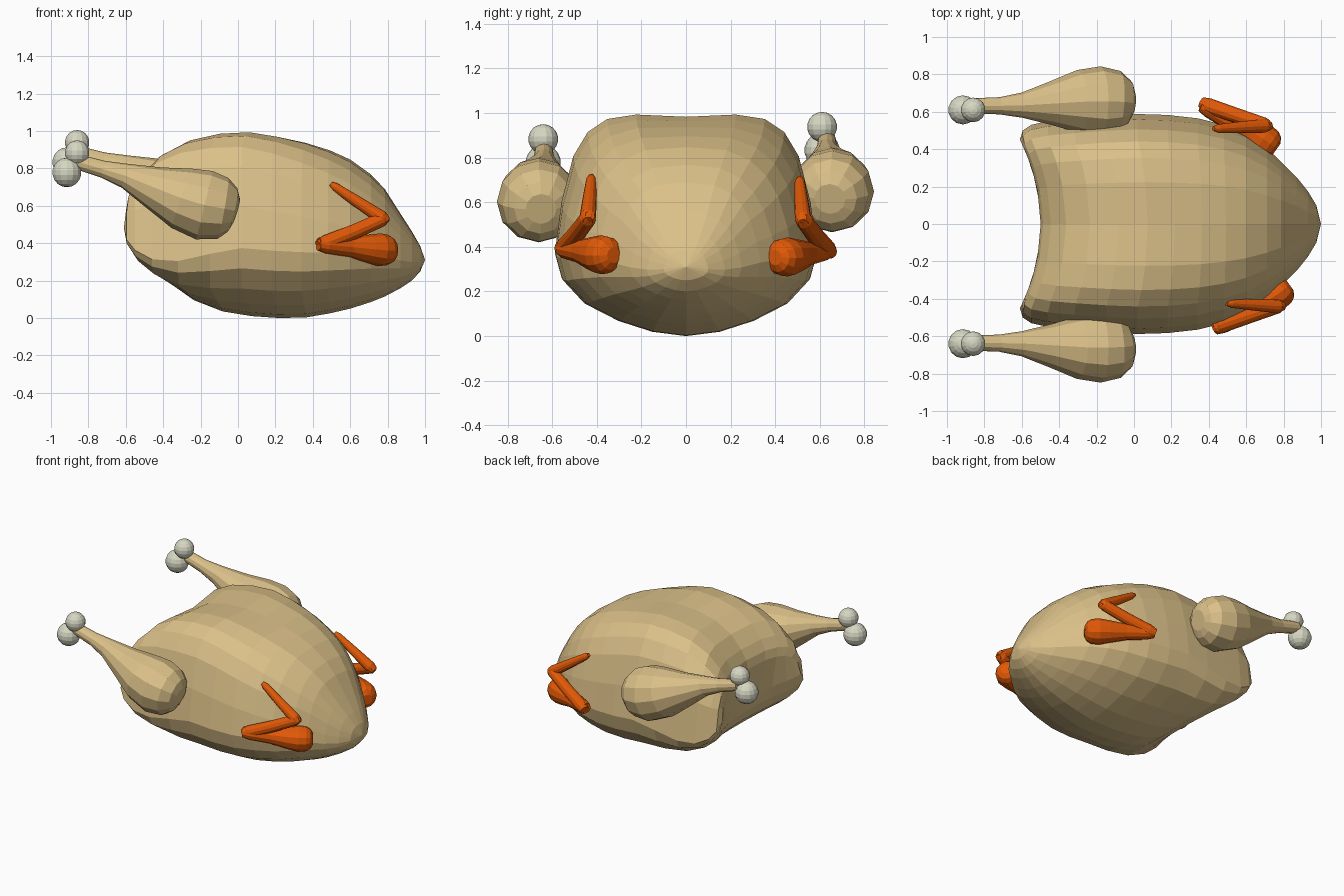
import bpy, bmesh
from mathutils import Vector, Matrix
from math import cos, sin, tau

if "Cube" in bpy.data.objects:
    bpy.data.objects.remove(bpy.data.objects["Cube"])


def material(name, rgb):
    m = bpy.data.materials.new(name)
    m.diffuse_color = (*rgb, 1)
    m.use_nodes = True
    m.node_tree.nodes["Principled BSDF"].inputs["Base Color"].default_value = m.diffuse_color
    return m


SKIN = material("roast_skin", (0.71, 0.53, 0.25))
WING = material("wing_orange", (0.76, 0.10, 0.002))
BONE = material("bone", (0.68, 0.68, 0.55))


def finish(name, bm, mat):
    bmesh.ops.recalc_face_normals(bm, faces=bm.faces[:])
    me = bpy.data.meshes.new(name)
    bm.to_mesh(me)
    bm.free()
    me.materials.append(mat)
    ob = bpy.data.objects.new(name, me)
    bpy.context.collection.objects.link(ob)


def skin_rings(bm, rings):
    for a, b in zip(rings, rings[1:]):
        n = len(a)
        for i in range(n):
            j = (i + 1) % n
            bm.faces.new((a[i], a[j], b[j], b[i]))


def tube(bm, path, sides=12):
    """Tapered round limb along (x, y, z, radius) points."""
    pts = [Vector(p[:3]) for p in path]
    rings = []
    for i, p in enumerate(pts):
        t = (pts[min(i + 1, len(pts) - 1)] - pts[max(i - 1, 0)]).normalized()
        u = t.cross(Vector((0, 1, 0))).normalized()
        v = t.cross(u)
        r = path[i][3]
        rings.append([bm.verts.new(p + r * (cos(tau * k / sides) * u + sin(tau * k / sides) * v))
                      for k in range(sides)])
    skin_rings(bm, rings)
    bm.faces.new(rings[0])
    bm.faces.new(rings[-1])


def ball(bm, x, y, z, r):
    bmesh.ops.create_uvsphere(bm, u_segments=14, v_segments=9, radius=r,
                              matrix=Matrix.Translation((x, y, z)))


def clamp(v):
    return max(0, min(1, v))


# Body: one half cross-section (y, z normalised), lofted along x
HALF = [(0, 0), (.26, .02), (.52, .07), (.78, .15), (.95, .26), (1, .37),
        (.95, .6), (.86, .81), (.75, .92), (.6, .98), (.38, 1), (0, .99)]
SECTION = HALF + [(-y, z) for y, z in HALF[-2:0:-1]]
# stations: x, bottom z, top z, half width
STATIONS = [(-.61, .44, .66, .45), (-.595, .35, .72, .50), (-.55, .265, .79, .53),
            (-.46, .185, .88, .55), (-.32, .095, .95, .565), (-.15, .035, .985, .58),
            (.02, .01, .993, .588), (.18, 0, .973, .583), (.34, .003, .945, .565),
            (.48, .025, .905, .53), (.6, .05, .855, .48), (.71, .085, .775, .405),
            (.785, .115, .695, .335), (.87, .16, .56, .25), (.93, .2, .465, .175),
            (.975, .25, .385, .1)]
bm = bmesh.new()
rings = []
for x, lo, hi, w in STATIONS:
    fade = max(0, (0.6 - x) / 1.2)
    ring = []
    for sy, sz in SECTION:
        y = sy * w
        dent = 0.11 * fade * max(0, 1 - (y / 0.45) ** 2)  # hollow rear
        if sz > .37:  # rounder shoulders towards the nose
            sz = .37 + (sz - .37) * (1 - .35 * clamp((x - .1) / .6) * sy * sy)
        else:  # flatter underside towards the rear
            sz *= 1 - .5 * clamp((-x - .05) / .4)
        ring.append(bm.verts.new((x + dent, y, lo + sz * (hi - lo))))
    rings.append(ring)
skin_rings(bm, rings)
n = len(SECTION)
for s in (1, -1):  # rear cap strips
    for k in range(5):
        bm.faces.new([rings[0][(s * i) % n] for i in (k, k + 1, 10 - k, 11 - k)])
tip = bm.verts.new((1, 0, .31))
for i in range(n):
    bm.faces.new((rings[-1][i], rings[-1][(i + 1) % n], tip))
finish("body", bm, SKIN)

# Limb paths for the front (-y) side
DRUM = [(-.01, -.65, .57, .07), (-.03, -.652, .576, .12), (-.08, -.658, .586, .165),
        (-.18, -.66, .603, .188),
        (-.3, -.66, .64, .168), (-.45, -.65, .698, .115), (-.6, -.64, .76, .067),
        (-.72, -.637, .795, .046), (-.87, -.637, .838, .04)]
UPPER_WING = [(.832, -.325, .362, .035), (.818, -.335, .362, .066), (.795, -.352, .363, .082),
              (.755, -.38, .365, .088), (.7, -.415, .37, .076), (.6, -.47, .38, .055),
              (.47, -.54, .392, .046), (.43, -.56, .395, .034)]
LOWER_WING = [(.43, -.56, .385, .03), (.47, -.54, .4, .043), (.62, -.49, .46, .04),
              (.77, -.44, .527, .038), (.8, -.43, .54, .022)]
WING_TIP = [(.8, -.44, .515, .022), (.77, -.44, .535, .037), (.64, -.432, .62, .031),
            (.52, -.425, .7, .023), (.495, -.425, .717, .013)]

# Legs and wings on both sides, the far side slightly shifted
for side, s in (("front", 1), ("back", -1)):
    far = s < 0

    def place(path, dx, dy, dz):
        return [(x + dx * far, s * y + dy * far, z + dz * far, r) for x, y, z, r in path]

    bm = bmesh.new()
    tube(bm, place(DRUM, 0, -.005, .045))
    finish(side + "_drumstick", bm, SKIN)

    bm = bmesh.new()
    for b in place([(-.86, -.64, .883, .067), (-.915, -.64, .778, .079)], 0, -.03, .055):
        ball(bm, *b)
    finish(side + "_leg_bone", bm, BONE)

    for name, path, dy in (("upper_wing", UPPER_WING, .075), ("lower_wing", LOWER_WING, .09),
                           ("wing_tip", WING_TIP, .085)):
        bm = bmesh.new()
        tube(bm, place(path, -.07, dy, -.01))
        finish(side + "_" + name, bm, WING)
